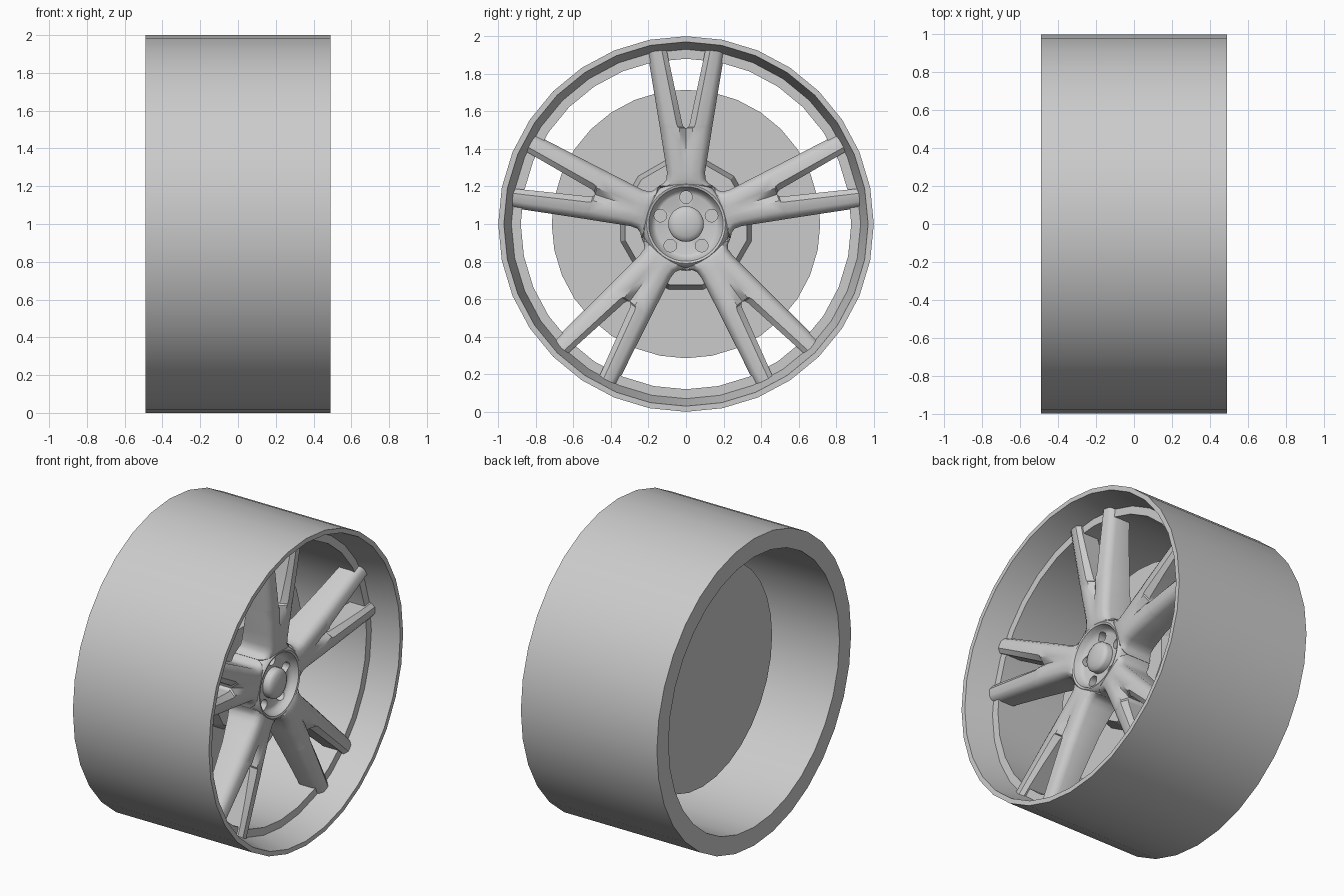
import bpy, bmesh, math
from math import sin, cos, pi, radians

if "Cube" in bpy.data.objects:
    bpy.data.objects.remove(bpy.data.objects["Cube"])

grey = bpy.data.materials.new("wheel_grey")
grey.diffuse_color = (0.6, 0.6, 0.6, 1)
grey.use_nodes = True
grey.node_tree.nodes["Principled BSDF"].inputs["Base Color"].default_value = grey.diffuse_color


def finish(bm, name, angle=35):
    """Turn a bmesh into a named object with smooth shading and sharp edges."""
    bmesh.ops.remove_doubles(bm, verts=bm.verts, dist=1e-5)
    bmesh.ops.recalc_face_normals(bm, faces=bm.faces)
    me = bpy.data.meshes.new(name)
    bm.to_mesh(me)
    bm.free()
    me.materials.append(grey)
    me.shade_smooth()
    me.set_sharp_from_angle(angle=radians(angle))
    ob = bpy.data.objects.new(name, me)
    bpy.context.collection.objects.link(ob)
    return ob


def lathe(name, profile, n, phase=0.0, closed=False, angle=35):
    """Revolve (x, radius) points around the wheel axle."""
    bm = bmesh.new()
    rings = []
    for x, r in profile:
        if r == 0:
            rings.append([bm.verts.new((x, 0, 1))] * n)
        else:
            rings.append([bm.verts.new((x, r * sin(phase + 2 * pi * k / n),
                                        1 + r * cos(phase + 2 * pi * k / n))) for k in range(n)])
    pairs = list(zip(rings, rings[1:]))
    if closed:
        pairs.append((rings[-1], rings[0]))
    for a, b in pairs:
        for k in range(n):
            j = (k + 1) % n
            quad = list(dict.fromkeys([a[k], a[j], b[j], b[k]]))
            bm.faces.new(quad)
    return finish(bm, name, angle)


# Rim barrel with a sloped front lip and a ledge for the spokes
lathe("rim", [(-0.49, 1.0), (0.49, 1.0), (0.49, 0.97), (0.31, 0.93), (0.31, 0.88), (-0.49, 0.88)],
      32, closed=True, angle=30)

# Brake disc and its raised centre
lathe("brake_disc", [(-0.12, 0), (-0.12, 0.715), (-0.04, 0.715), (-0.04, 0)], 32)
lathe("disc_hat", [(-0.06, 0), (-0.06, 0.365), (0.06, 0.335), (0.06, 0)], 12, phase=pi / 12, angle=20)

# Hub with a bowl-shaped front
hub = lathe("hub", [(0.04, 0), (0.04, 0.2), (0.12, 0.235), (0.26, 0.235), (0.29, 0.225), (0.302, 0.21),
                    (0.298, 0.198), (0.265, 0.185), (0.25, 0.172), (0.245, 0.16), (0.245, 0)], 40)

# Bolt holes cut into the hub
bm = bmesh.new()
for i in range(5):
    a = 2 * pi * i / 5
    ring = [[bm.verts.new((x, 0.143 * sin(a) + 0.034 * cos(2 * pi * k / 12),
                           1 + 0.143 * cos(a) + 0.034 * sin(2 * pi * k / 12))) for k in range(12)]
            for x in (0.19, 0.36)]
    bm.faces.new(ring[0])
    bm.faces.new(ring[1])
    for k in range(12):
        j = (k + 1) % 12
        bm.faces.new((ring[0][k], ring[0][j], ring[1][j], ring[1][k]))
cutter = finish(bm, "bolt_hole_cutter")
cutter.hide_render = True
mod = hub.modifiers.new("holes", 'BOOLEAN')
mod.object = cutter
mod.solver = 'EXACT'
bpy.context.view_layer.update()
cut = bpy.data.meshes.new_from_object(hub.evaluated_get(bpy.context.evaluated_depsgraph_get()))
hub.modifiers.clear()
hub.data = cut
cut.set_sharp_from_angle(angle=radians(35))
bpy.data.objects.remove(cutter)

# Domed centre cap
dome = [(0.245 + 0.035 + 0.03 * sin(t), 0.095 * cos(t)) for t in (0, pi / 8, pi / 4, 3 * pi / 8)]
lathe("centre_cap", [(0.24, 0), (0.24, 0.095)] + dome + [(0.31, 0)], 24, angle=45)

# Split spokes: (radius, inner y, outer y, front x, back x, inner chamfer)
stations = [
    (0.190, 0.000, 0.136, 0.280, 0.08, 0.0), (0.202, 0.000, 0.146, 0.296, 0.08, 0.0),
    (0.218, 0.000, 0.118, 0.303, 0.08, 0.0), (0.240, 0.000, 0.103, 0.308, 0.09, 0.0),
    (0.280, 0.000, 0.102, 0.312, 0.10, 0.0), (0.360, 0.000, 0.115, 0.318, 0.12, 0.01),
    (0.440, 0.000, 0.128, 0.324, 0.14, 0.025), (0.510, 0.000, 0.139, 0.328, 0.15, 0.04),
    (0.517, 0.012, 0.140, 0.328, 0.15, 0.04), (0.535, 0.020, 0.143, 0.329, 0.155, 0.035),
    (0.700, 0.055, 0.170, 0.335, 0.18, 0.025), (0.850, 0.087, 0.195, 0.340, 0.20, 0.02),
    (0.925, 0.103, 0.206, 0.342, 0.21, 0.02)]


def spoke(name, turn):
    bm = bmesh.new()
    for side in (1, -1):
        loops = []
        for r, yi, yo, f, b, c in stations:
            w = yo - yi
            section = [(yi, b), (yi, f - c), (yi + 0.25 * w, f), (yi + 0.68 * w, f - 0.003),
                       (yi + 0.88 * w, f - 0.018), (yo, f - 0.045), (yo, b)]
            loops.append([bm.verts.new((x, side * y * cos(turn) + r * sin(turn),
                                        1 + r * cos(turn) - side * y * sin(turn))) for y, x in section])
        for i, (a, b) in enumerate(zip(loops, loops[1:])):
            for k in range(7):
                # no wall on the centre line before the split
                if k == 0 and stations[i + 1][1] == 0:
                    continue
                j = (k + 1) % 7
                bm.faces.new((a[k], a[j], b[j], b[k]))
        bm.faces.new(loops[0])
        bm.faces.new(loops[-1])
    return finish(bm, name, 38)


for i in range(5):
    spoke(f"spoke_{i + 1}", 2 * pi * i / 5)
